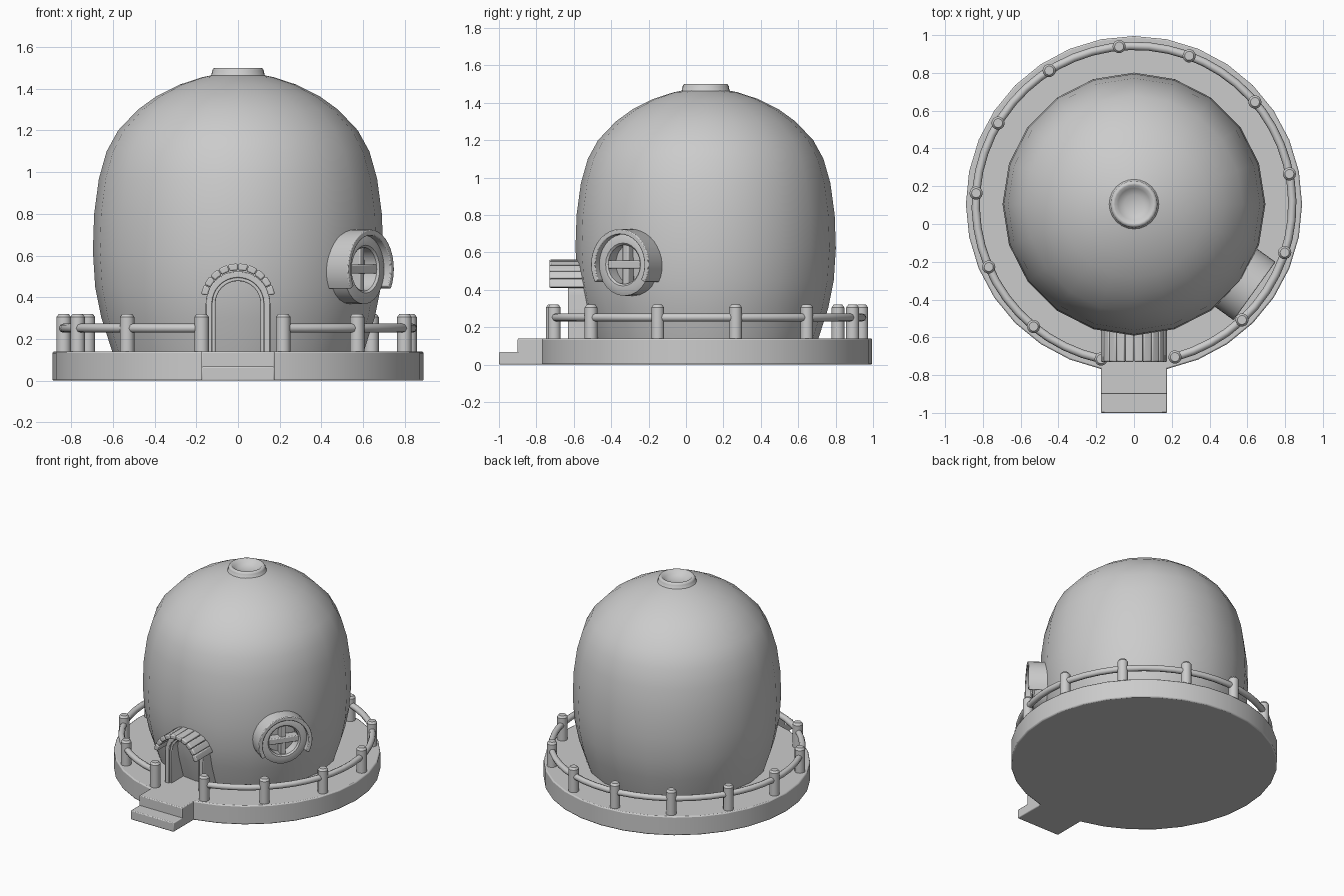
import bpy, bmesh
from math import sin, cos, pi, radians
from mathutils import Matrix, Vector

if "Cube" in bpy.data.objects:
    bpy.data.objects.remove(bpy.data.objects["Cube"])

CY = 0.105          # the round parts share this centre in y
IDENT = Matrix.Translation((0, CY, 0))


def facing(angle, z):
    """Frame on the central axis: local x along the wall, y up, z outward."""
    n = Vector((cos(angle), sin(angle), 0))
    t = Vector((-n.y, n.x, 0))
    m = Matrix((t, (0, 0, 1), n)).transposed().to_4x4()
    m.translation = (0, CY, z)
    return m


def finish(bm, name, matrix=Matrix(), bevel=0, smooth=35):
    bmesh.ops.recalc_face_normals(bm, faces=bm.faces)
    bm.transform(matrix)
    me = bpy.data.meshes.new(name)
    bm.to_mesh(me)
    bm.free()
    ob = bpy.data.objects.new(name, me)
    bpy.context.collection.objects.link(ob)
    bpy.ops.object.select_all(action='DESELECT')
    ob.select_set(True)
    bpy.context.view_layer.objects.active = ob
    bpy.ops.object.shade_smooth_by_angle(angle=radians(smooth))
    if bevel:
        mod = ob.modifiers.new("bevel", 'BEVEL')
        mod.width, mod.segments = bevel, 2
        mod.limit_method, mod.angle_limit = 'ANGLE', radians(40)
    return ob


def lathe(name, profile, n, matrix=IDENT, closed=False, **kw):
    """Spin (radius, height) points about the local z axis."""
    bm = bmesh.new()
    vs = [bm.verts.new((r, 0, h)) for r, h in profile]
    es = [bm.edges.new(p) for p in zip(vs, vs[1:] + (vs[:1] if closed else []))]
    bmesh.ops.spin(bm, geom=vs + es, cent=(0, 0, 0), axis=(0, 0, 1),
                   angle=2 * pi, steps=n)
    bmesh.ops.remove_doubles(bm, verts=bm.verts, dist=1e-4)
    return finish(bm, name, matrix, **kw)


def arc_band(bm, r0, r1, a0, a1, n, w0, w1, leg=None):
    """Arc-shaped bar between two radii, optionally with straight legs."""
    angs = [radians(a0 + (a1 - a0) * i / n) for i in range(n + 1)]

    def line(r):
        pts = [(r * cos(a), r * sin(a)) for a in angs]
        return [(r, leg)] + pts + [(-r, leg)] if leg is not None else pts

    rows = [[bm.verts.new((x, y, w)) for x, y in line(r)]
            for r, w in ((r0, w0), (r1, w0), (r1, w1), (r0, w1))]
    for k in range(4):
        a, b = rows[k], rows[(k + 1) % 4]
        for i in range(len(a) - 1):
            bm.faces.new((a[i], a[i + 1], b[i + 1], b[i]))
    for end in (0, -1):
        bm.faces.new([r[end] for r in rows])


def box(name, lo, hi, matrix=Matrix(), bevel=0.006):
    bm = bmesh.new()
    bmesh.ops.create_cube(bm, size=1)
    for v in bm.verts:
        v.co = [(a + b) / 2 + c * (b - a) for a, b, c in zip(lo, hi, v.co)]
    return finish(bm, name, matrix, bevel)


# round base and front steps
lathe("base", [(0, 0), (0.89, 0), (0.89, 0.14), (0, 0.14)], 32, bevel=0.008)
box("upper_step", (-0.175, -0.9, 0), (0.175, -0.6, 0.14))
box("lower_step", (-0.175, -1.0, 0), (0.175, -0.7, 0.067))

# dome body and the hollow cap on top
lathe("dome", [(0.60, 0.13), (0.655, 0.30), (0.685, 0.45), (0.696, 0.62),
               (0.69, 0.80), (0.667, 0.97), (0.63, 1.10), (0.575, 1.20),
               (0.48, 1.30), (0.39, 1.365), (0.28, 1.42), (0.17, 1.456),
               (0.11, 1.468)], 20, smooth=60)
lathe("top_cap", [(0.15, 1.45), (0.127, 1.467), (0.124, 1.488), (0.116, 1.5),
                  (0.102, 1.5), (0.085, 1.478), (0.05, 1.462), (0, 1.456)],
      24, smooth=60)

# door surround
door = facing(-pi / 2, 0.37)
for name, r0, r1, front in (("door_frame", 0.124, 0.155, 0.735),
                            ("door_inner_frame", 0.108, 0.126, 0.72)):
    bm = bmesh.new()
    arc_band(bm, r0, r1, 0, 180, 16, 0.57, front, leg=-0.235)
    finish(bm, name, door, 0.005)

# tiled canopy over the door
bm = bmesh.new()
TILES, A0, A1 = 10, 10, 170
step = (A1 - A0) / TILES
for i in range(TILES):
    arc_band(bm, 0.147, 0.18, A0 + i * step + 0.4, A0 + (i + 1) * step - 0.4,
             2, 0.62, 0.835)
finish(bm, "door_canopy", facing(-pi / 2, 0.382), 0.007)

# round window with cross bars and hood
win = facing(radians(-35.8), 0.535)
lathe("window_frame", [(0.105, 0.6), (0.168, 0.6), (0.168, 0.745),
                       (0.145, 0.755), (0.115, 0.755), (0.105, 0.745)],
      24, win, closed=True)
box("window_bar_upright", (-0.02, -0.11, 0.68), (0.02, 0.11, 0.735), win)
box("window_bar_level", (-0.11, -0.022, 0.68), (0.11, 0.022, 0.745), win)
bm = bmesh.new()
arc_band(bm, 0.162, 0.19, -30, 210, 24, 0.6, 0.787)
finish(bm, "window_hood", win, 0.005)

# railing posts around the rim, open at the steps
POSTS = (-75, -47, -17.8, 11, 40.2, 69.6, 95.4, 122.4, 149.2, 176,
         203.4, 230.6, 258)
R = 0.838
for i, a in enumerate(POSTS):
    a = radians(a)
    lathe(f"rail_post_{i + 1}",
          [(0, 0.13), (0.035, 0.13), (0.035, 0.305), (0.024, 0.32), (0, 0.32)],
          14, Matrix.Translation((R * cos(a), CY + R * sin(a), 0)))

# curved handrail
cu = bpy.data.curves.new("handrail", 'CURVE')
cu.dimensions = '3D'
cu.bevel_depth, cu.bevel_resolution, cu.use_fill_caps = 0.022, 2, True
sp = cu.splines.new('POLY')
N = 48
sp.points.add(N)
for i, p in enumerate(sp.points):
    a = radians(POSTS[0] + (POSTS[-1] - POSTS[0]) * i / N)
    p.co = (R * cos(a), CY + R * sin(a), 0.252, 1)
bpy.context.collection.objects.link(bpy.data.objects.new("handrail", cu))
